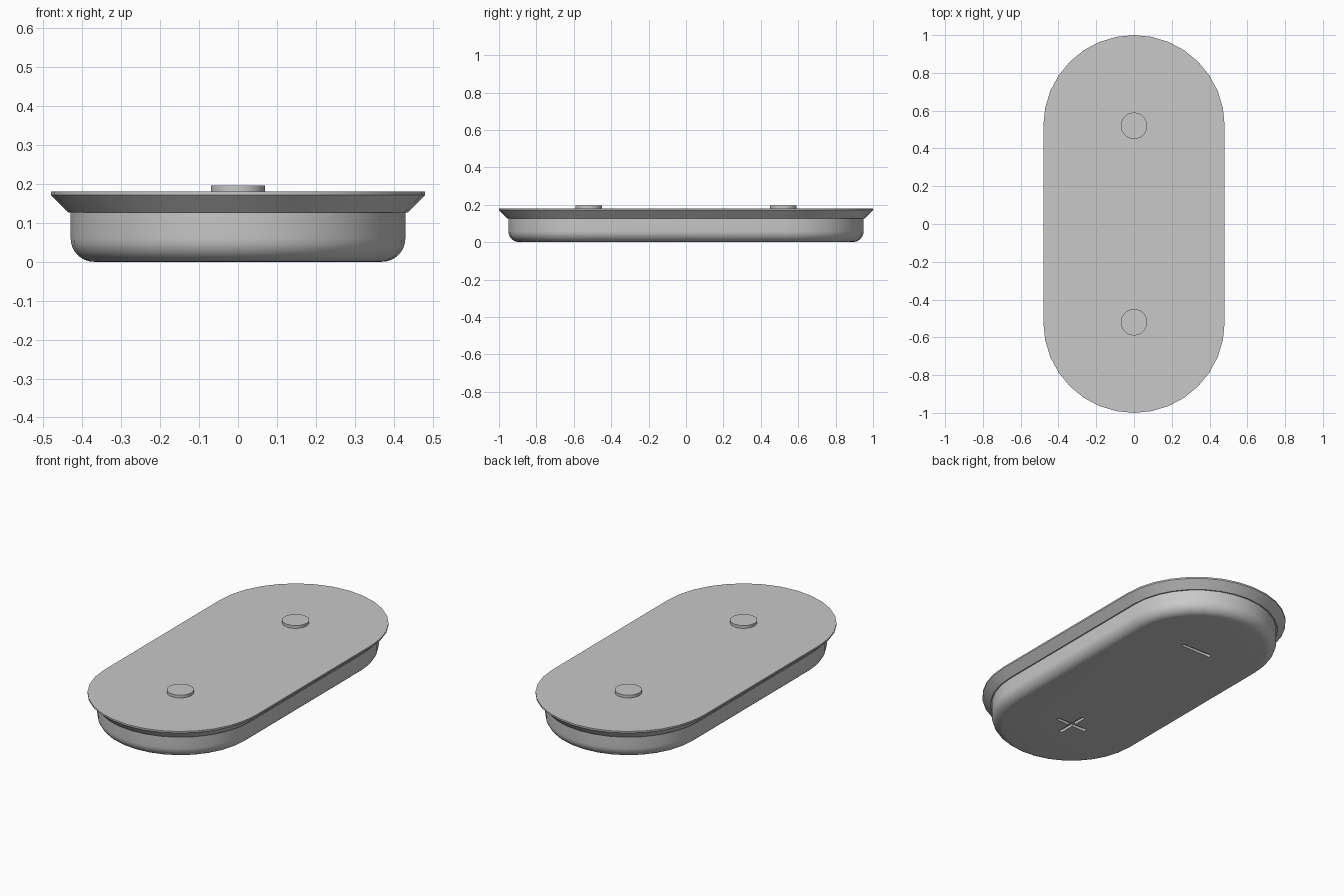
import bpy, bmesh
from math import pi, sin, cos

if "Cube" in bpy.data.objects:
    bpy.data.objects.remove(bpy.data.objects["Cube"])

grey = bpy.data.materials.new("plain_grey")
grey.use_nodes = True
colour = (0.58, 0.58, 0.58, 1)
grey.diffuse_color = colour
grey.node_tree.nodes["Principled BSDF"].inputs["Base Color"].default_value = colour

END = 0.52    # distance of the rounded ends' centres from the middle


def loft(name, profile, half=0.0, steps=16, location=(0, 0, 0), turn=0.0):
    """Loft a stadium (a circle when half is 0) through (radius, z) pairs, bottom to top."""
    bm = bmesh.new()
    rings = []
    for r, z in profile:
        ring = []
        for start, y in ((0, half), (pi, -half)):
            count = steps + 1 if half else steps
            for i in range(count):
                a = start + pi * i / steps
                ring.append(bm.verts.new((r * cos(a), y + r * sin(a), z)))
        rings.append(ring)
    for low, high in zip(rings, rings[1:]):
        n = len(low)
        for i in range(n):
            j = (i + 1) % n
            bm.faces.new((low[i], low[j], high[j], high[i]))
    bm.faces.new(rings[0][::-1])
    bm.faces.new(rings[-1])
    mesh = bpy.data.meshes.new(name)
    bm.to_mesh(mesh)
    bm.free()
    mesh.materials.append(grey)
    obj = bpy.data.objects.new(name, mesh)
    obj.location = location
    obj.rotation_euler.z = turn
    bpy.context.collection.objects.link(obj)
    return obj


def activate(obj):
    bpy.ops.object.select_all(action="DESELECT")
    obj.select_set(True)
    bpy.context.view_layer.objects.active = obj


# Tub with a rounded bottom edge
R, F = 0.43, 0.06
fillet = [(R - F + F * sin(a), F - F * cos(a)) for a in (pi / 2 * i / 8 for i in range(9))]
body = loft("body", fillet + [(R, 0.15)], END)

# Flared lid with a thin straight rim
lid = loft("lid", [(0.437, 0.127), (0.48, 0.171), (0.48, 0.18)], END)

# Contact studs on the lid
studs = [loft(name, [(0.07, 0.175), (0.07, 0.196)], location=(0, y, 0))
         for name, y in (("front_stud", -END), ("back_stud", END))]

# Plus groove at the front and minus groove at the back of the underside
for y, turn in ((-END, 0), (-END, pi / 2), (END, pi / 2)):
    cutter = loft("groove_cutter", [(0.011, -0.02), (0.011, 0.015)], 0.088, 6, (0, y, 0), turn)
    cutter.hide_render = True
    activate(body)
    cut = body.modifiers.new("groove", "BOOLEAN")
    cut.operation, cut.solver, cut.object = "DIFFERENCE", "EXACT", cutter
    bpy.context.view_layer.update()
    bpy.ops.object.modifier_apply(modifier=cut.name)
    bpy.data.objects.remove(cutter)

for obj in [body, lid] + studs:
    activate(obj)
    bpy.ops.object.shade_smooth_by_angle(angle=pi / 6)
